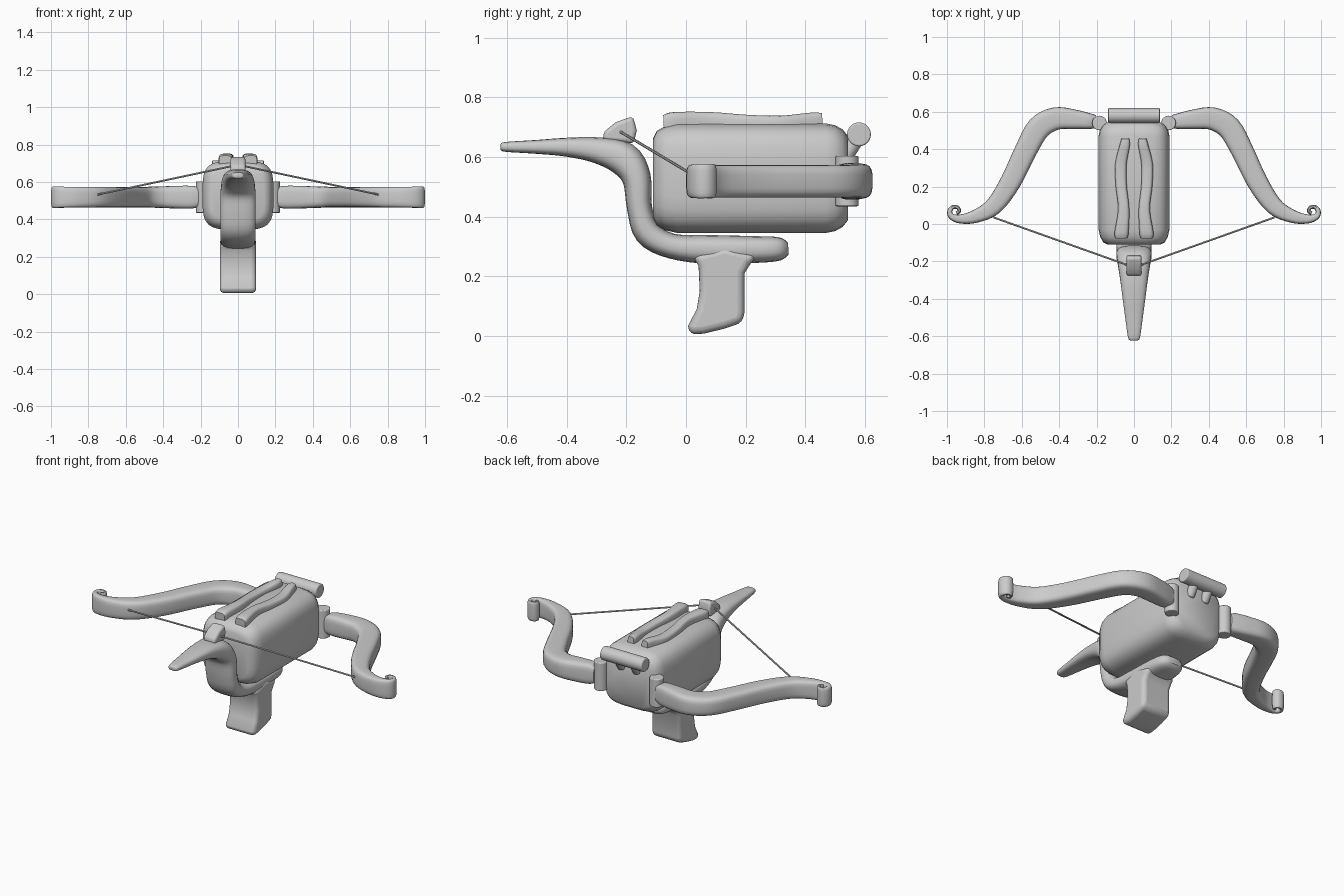
import bpy, bmesh, math
from mathutils import Vector

if "Cube" in bpy.data.objects:
    bpy.data.objects.remove(bpy.data.objects["Cube"])


def finish(name, bm, mirror=False, bevel=0, angle=40):
    bmesh.ops.recalc_face_normals(bm, faces=bm.faces)
    me = bpy.data.meshes.new(name)
    bm.to_mesh(me)
    bm.free()
    ob = bpy.data.objects.new(name, me)
    bpy.context.collection.objects.link(ob)
    if bevel:
        b = ob.modifiers.new("Bevel", 'BEVEL')
        b.width, b.segments = bevel, 4
        b.limit_method, b.angle_limit = 'ANGLE', math.radians(35)
    if mirror:
        ob.modifiers.new("Mirror", 'MIRROR')
    bpy.ops.object.select_all(action='DESELECT')
    ob.select_set(True)
    bpy.context.view_layer.objects.active = ob
    bpy.ops.object.shade_smooth_by_angle(angle=math.radians(angle))
    return ob


def spline(rows, steps):
    """Catmull-Rom through rows of numbers."""
    out = []
    for i in range(len(rows) - 1):
        a, b, c, d = (rows[max(0, min(len(rows) - 1, i + k))] for k in (-1, 0, 1, 2))
        for s in range(steps):
            t = s / steps
            out.append([0.5 * (2*q + (r-p)*t + (2*p-5*q+4*r-v)*t*t + (3*q-p-3*r+v)*t**3)
                        for p, q, r, v in zip(a, b, c, d)])
    return out + [list(rows[-1])]


def loft(name, rows, axis, n=3, steps=4, sides=20, mirror=False):
    """Rows are x, y, z, in-plane thickness, width along axis; the section is a superellipse."""
    rows = spline(rows, steps)
    axis = Vector(axis).normalized()
    pts = [Vector(r[:3]) for r in rows]
    bm = bmesh.new()
    rings = []
    for i, r in enumerate(rows):
        tangent = pts[min(i + 1, len(pts) - 1)] - pts[max(i - 1, 0)]
        normal = axis.cross(tangent).normalized()
        ring = []
        for k in range(sides):
            a = 2 * math.pi * (k + 0.5) / sides
            c, s = math.cos(a), math.sin(a)
            u = math.copysign(abs(c) ** (2 / n), c) * r[3] / 2
            v = math.copysign(abs(s) ** (2 / n), s) * r[4] / 2
            ring.append(bm.verts.new(pts[i] + normal * u + axis * v))
        rings.append(ring)
    for a, b in zip(rings, rings[1:]):
        for k in range(sides):
            j = (k + 1) % sides
            bm.faces.new((a[k], a[j], b[j], b[k]))
    bm.faces.new(rings[0])
    bm.faces.new(rings[-1])
    return finish(name, bm, mirror)


def prism(name, profile, half, bevel):
    """Side profile (y, z) extruded across x."""
    bm = bmesh.new()
    f = bm.faces.new([bm.verts.new((-half, y, z)) for y, z in profile])
    new = bmesh.ops.extrude_face_region(bm, geom=[f])["geom"]
    bmesh.ops.translate(bm, vec=(2 * half, 0, 0),
                        verts=[v for v in new if isinstance(v, bmesh.types.BMVert)])
    return finish(name, bm, bevel=bevel)


def rod(name, p, q, radius, sides=20, mirror=False, bevel=0):
    p, q = Vector(p), Vector(q)
    bm = bmesh.new()
    bmesh.ops.create_cone(bm, cap_ends=True, segments=sides, radius1=radius,
                          radius2=radius, depth=(q - p).length)
    rot = (q - p).to_track_quat('Z', 'Y')
    for v in bm.verts:
        v.co = rot @ v.co + (p + q) / 2
    return finish(name, bm, mirror, bevel)


# Main body: rounded block with chamfered ends
loft("body", [(0, y, 0.529, 0.368 - d, 0.38 - d) for y, d in
              ((-0.11, 0.10), (-0.098, 0.05), (-0.07, 0.018), (-0.03, 0.0),
               (0.47, 0.0), (0.50, 0.012), (0.525, 0.04), (0.543, 0.085))],
     (1, 0, 0), n=4, steps=1, sides=28)

# Curved spine: tail, rear bend and foot under the body
spine = [(-0.622, 0.634, 0.018, 0.04), (-0.605, 0.634, 0.033, 0.065),
         (-0.50, 0.634, 0.047, 0.095), (-0.40, 0.633, 0.064, 0.122),
         (-0.30, 0.623, 0.088, 0.148), (-0.21, 0.594, 0.115, 0.175),
         (-0.166, 0.53, 0.098, 0.19), (-0.156, 0.43, 0.085, 0.19),
         (-0.128, 0.347, 0.092, 0.19), (-0.05, 0.302, 0.085, 0.19),
         (0.08, 0.29, 0.098, 0.19), (0.24, 0.29, 0.09, 0.18),
         (0.315, 0.292, 0.078, 0.15), (0.343, 0.293, 0.04, 0.09)]
loft("spine", [(0, *r) for r in spine], (1, 0, 0), n=2.8)

# Hand grip
prism("grip", [(0.02, 0.27), (0.042, 0.235), (0.046, 0.15), (0.036, 0.09), (0.007, 0.035),
               (0.01, 0.005), (0.06, 0.008), (0.13, 0.025), (0.19, 0.045), (0.196, 0.08),
               (0.196, 0.21), (0.215, 0.24), (0.24, 0.27), (0.13, 0.30)], 0.097, 0.025)

# Bow limbs ending in scrolls
limb = [(0.205, 0.548, 0.07, 0.095), (0.24, 0.55, 0.085, 0.12), (0.32, 0.56, 0.105, 0.122),
        (0.42, 0.563, 0.122, 0.115), (0.51, 0.513, 0.128, 0.11), (0.58, 0.39, 0.12, 0.11),
        (0.66, 0.225, 0.112, 0.11), (0.75, 0.095, 0.095, 0.11), (0.85, 0.04, 0.07, 0.11),
        (0.93, 0.027, 0.048, 0.112), (0.975, 0.04, 0.034, 0.115), (0.985, 0.068, 0.027, 0.115),
        (0.968, 0.09, 0.023, 0.115), (0.942, 0.088, 0.02, 0.115), (0.935, 0.068, 0.02, 0.115),
        (0.95, 0.058, 0.02, 0.11)]
loft("bow_limbs", [(x, y, 0.519, t, h) for x, y, t, h in limb], (0, 0, 1), n=4, mirror=True)
rod("limb_pivots", (0.185, 0.54, 0.435), (0.185, 0.54, 0.604), 0.039, mirror=True, bevel=0.005)

# Bowstring and its catch
rod("bowstring", (0.75, 0.035, 0.533), (0, -0.232, 0.692), 0.005, 8, mirror=True)
prism("string_catch", [(-0.278, 0.655), (-0.275, 0.685), (-0.235, 0.717), (-0.178, 0.737),
                       (-0.165, 0.69), (-0.175, 0.645)], 0.04, 0.014)

# Wavy guide rails on top
loft("guide_rails", [(0.068, -0.075, 0.711, 0.06, 0.065), (0.066, -0.04, 0.712, 0.078, 0.075),
                     (0.055, 0.08, 0.712, 0.078, 0.06), (0.068, 0.2, 0.703, 0.078, 0.06),
                     (0.07, 0.32, 0.70, 0.078, 0.062), (0.05, 0.42, 0.71, 0.078, 0.055),
                     (0.046, 0.458, 0.713, 0.07, 0.04)], (1, 0, 0), n=4, mirror=True)

# Front crossbar and two prongs
rod("front_crossbar", (-0.138, 0.58, 0.676), (0.138, 0.58, 0.676), 0.04, 24, bevel=0.006)
rod("crossbar_prongs", (0.05, 0.528, 0.592), (0.05, 0.578, 0.672), 0.026, 16,
    mirror=True, bevel=0.012)
